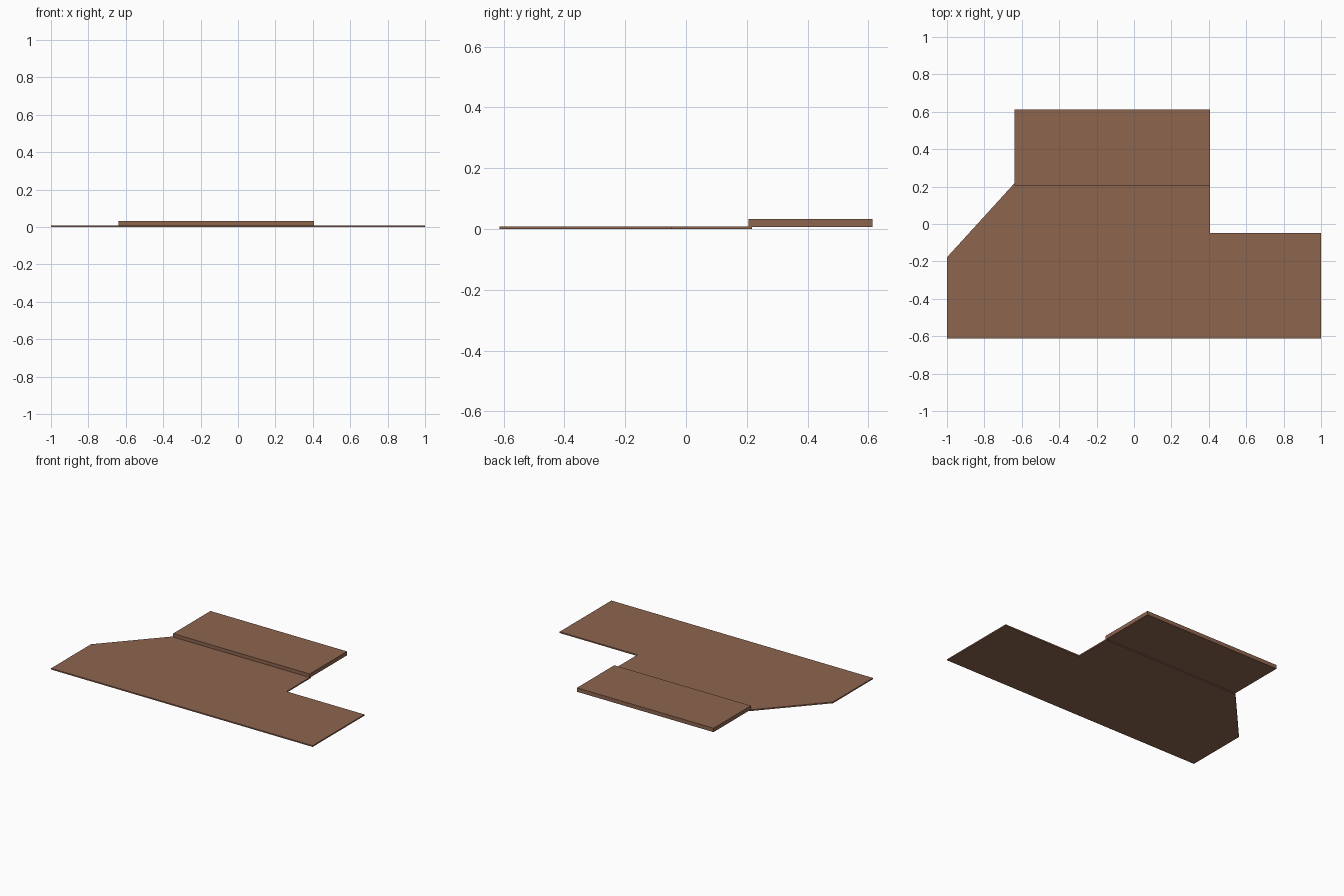
import bpy, bmesh

if "Cube" in bpy.data.objects:
    bpy.data.objects.remove(bpy.data.objects["Cube"])

# One flat brown for the whole model
brown = bpy.data.materials.new("brown")
brown.diffuse_color = (0.27, 0.13, 0.078, 1)
brown.use_nodes = True
brown.node_tree.nodes["Principled BSDF"].inputs["Base Color"].default_value = brown.diffuse_color


def slab(name, outline, z0, z1):
    """Extrude a flat outline from z0 up to z1."""
    bm = bmesh.new()
    face = bm.faces.new([bm.verts.new((x, y, z0)) for x, y in outline])
    top = bmesh.ops.extrude_face_region(bm, geom=[face])["geom"]
    bmesh.ops.translate(bm, vec=(0, 0, z1 - z0),
                        verts=[v for v in top if isinstance(v, bmesh.types.BMVert)])
    bmesh.ops.recalc_face_normals(bm, faces=bm.faces)
    mesh = bpy.data.meshes.new(name)
    bm.to_mesh(mesh)
    bm.free()
    mesh.materials.append(brown)
    obj = bpy.data.objects.new(name, mesh)
    bpy.context.collection.objects.link(obj)
    return obj


LEFT, RIGHT, FRONT = -0.64, 0.405, -0.613

# Thin main floor with the slanted left corner
slab("main_floor", [(-1, FRONT), (RIGHT, FRONT), (RIGHT, 0.217),
                    (LEFT, 0.217), (-1, -0.178)], 0, 0.009)
# Thin side wing on the right
slab("side_wing", [(RIGHT, FRONT), (1, FRONT), (1, -0.048), (RIGHT, -0.048)], 0, 0.009)
# Thicker raised platform overlapping the back edge
slab("raised_platform", [(LEFT, 0.205), (RIGHT, 0.205),
                         (RIGHT, 0.613), (LEFT, 0.613)], 0.006, 0.033)
